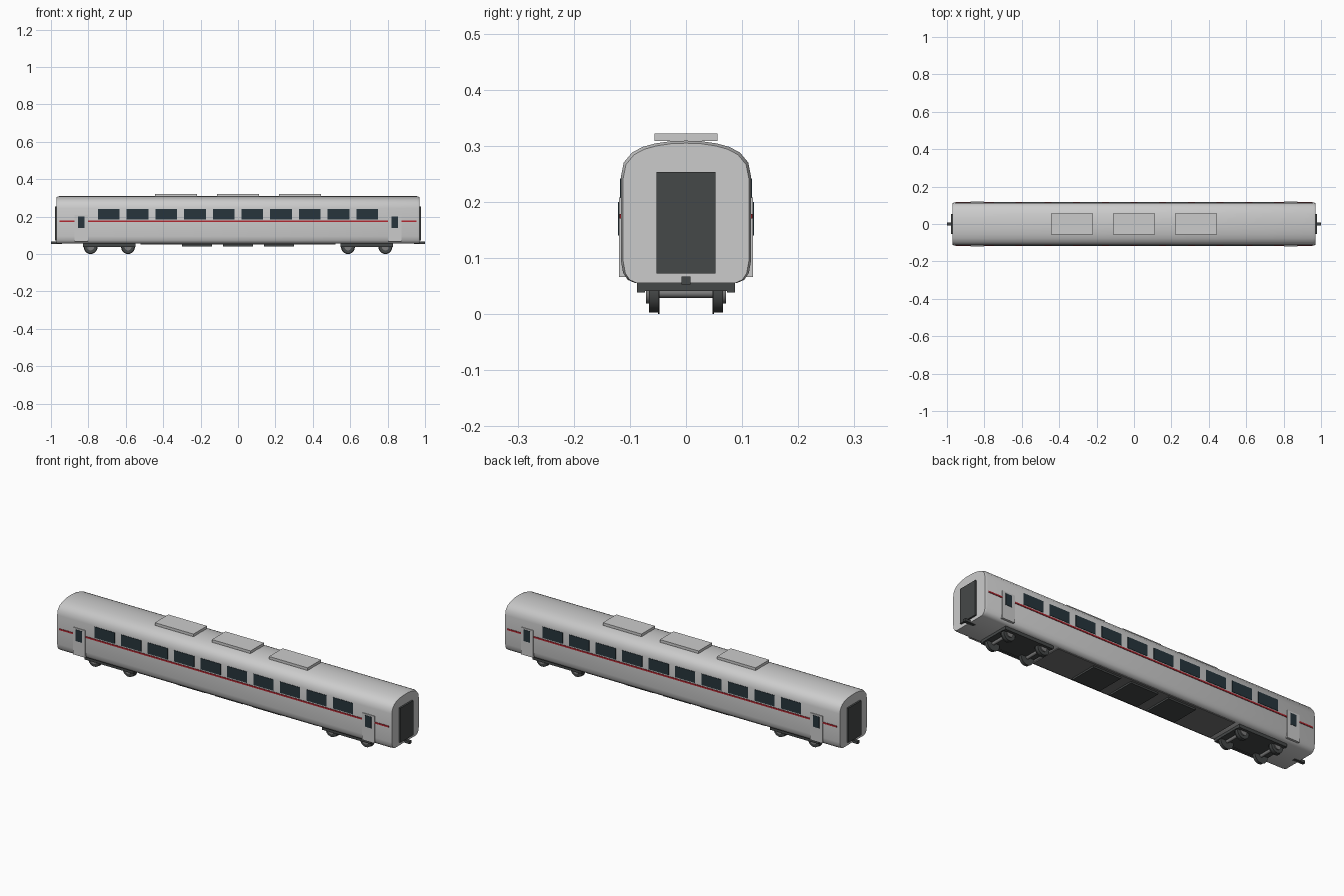
import bpy, bmesh, math

if "Cube" in bpy.data.objects:
    bpy.data.objects.remove(bpy.data.objects["Cube"])


def material(name, rgb):
    m = bpy.data.materials.new(name)
    m.diffuse_color = (*rgb, 1)
    m.use_nodes = True
    m.node_tree.nodes["Principled BSDF"].inputs["Base Color"].default_value = m.diffuse_color
    return m


DARK = material("dark_grey", (0.06, 0.065, 0.065))
UNDER = material("under_grey", (0.17, 0.17, 0.17))
GLASS = material("dark_glass", (0.02, 0.035, 0.045))
RED = material("red", (0.45, 0.02, 0.03))
STEEL = material("steel", (0.2, 0.2, 0.2))


def box(name, x, y, z, mat=None):
    """Box from (min, max) ranges."""
    bpy.ops.mesh.primitive_cube_add(size=1, location=[(a + b) / 2 for a, b in (x, y, z)])
    o = bpy.context.object
    o.name = name
    o.scale = [abs(b - a) for a, b in (x, y, z)]
    bpy.ops.object.transform_apply(location=False, rotation=False, scale=True)
    if mat:
        o.data.materials.append(mat)
    return o


def cyl(name, r, y0, y1, x, z, mat, n=24):
    """Cylinder lying along y."""
    bpy.ops.mesh.primitive_cylinder_add(vertices=n, radius=r, depth=abs(y1 - y0),
                                        location=(x, (y0 + y1) / 2, z),
                                        rotation=(math.pi / 2, 0, 0))
    o = bpy.context.object
    o.name = name
    o.data.materials.append(mat)
    bpy.ops.object.shade_smooth_by_angle(angle=math.radians(40))
    return o


# carriage shell: rounded profile lofted along x with eased ends
half = [(0.09, 0.055), (0.104, 0.061), (0.112, 0.073), (0.116, 0.095), (0.116, 0.245),
        (0.111, 0.270), (0.096, 0.288), (0.077, 0.298), (0.055, 0.304), (0.028, 0.308)]
profile = half + [(0, 0.309)] + [(-y, z) for y, z in reversed(half)]
bm = bmesh.new()
rings = []
for x, s in ((-0.97, 0.965), (-0.958, 1), (0.958, 1), (0.97, 0.965)):
    rings.append([bm.verts.new((x, y * s, 0.055 + (z - 0.055) * (s + 1) / 2)) for y, z in profile])
n = len(profile)
for a, b in zip(rings, rings[1:]):
    for i in range(n):
        bm.faces.new((a[i], a[(i + 1) % n], b[(i + 1) % n], b[i]))
bm.faces.new(rings[0])
bm.faces.new(rings[-1])
bmesh.ops.recalc_face_normals(bm, faces=bm.faces)
mesh = bpy.data.meshes.new("carriage_body")
bm.to_mesh(mesh)
bm.free()
body = bpy.data.objects.new("carriage_body", mesh)
bpy.context.collection.objects.link(body)
bpy.context.view_layer.objects.active = body
body.select_set(True)
bpy.ops.object.shade_smooth_by_angle(angle=math.radians(35))

# roof equipment and underfloor boxes
for i in (-1, 0, 1):
    c = i * 0.331
    box("roof_unit", (c - 0.112, c + 0.112), (-0.056, 0.056), (0.308, 0.322))
    c = i * 0.22
    box("underfloor_box", (c - 0.08, c + 0.08), (-0.074, 0.074), (0.041, 0.056), DARK)
box("underframe", (-0.52, 0.52), (-0.087, 0.087), (0.05, 0.06), UNDER)

# both sides: windows, stripe and doors
for s in (-1, 1):
    for i in range(10):
        c = (i - 4.5) * 0.1535
        box("window", (c - 0.058, c + 0.058), (s * 0.108, s * 0.118), (0.184, 0.242), GLASS)
    box("side_stripe", (-0.955, 0.955), (s * 0.108, s * 0.1185), (0.17, 0.178), RED)
    for e in (-1, 1):
        c = e * 0.838
        box("door", (c - 0.036, c + 0.036), (s * 0.108, s * 0.1195), (0.066, 0.208))
        box("door_window", (c - 0.018, c + 0.018), (s * 0.108, s * 0.121), (0.14, 0.2), GLASS)

for e in (-1, 1):
    # end gangway and coupler
    box("gangway", (e * 0.96, e * 0.979), (-0.053, 0.053), (0.072, 0.253), DARK)
    box("coupler", (e * 0.94, e * 1.0), (-0.008, 0.008), (0.053, 0.067), DARK)
    # bogie
    c = e * 0.688
    box("bogie_frame", (c - 0.14, c + 0.14), (-0.075, 0.075), (0.041, 0.056), DARK)
    for s in (-1, 1):
        box("bogie_side", (c - 0.14, c + 0.14), (s * 0.073, s * 0.087), (0.038, 0.057), DARK)
    for w in (-0.1, 0.1):
        cyl("axle", 0.008, -0.05, 0.05, c + w, 0.037, STEEL, 12)
        for s in (-1, 1):
            cyl("wheel", 0.034, s * 0.05, s * 0.066, c + w, 0.037, DARK)
            cyl("wheel_flange", 0.037, s * 0.047, s * 0.05, c + w, 0.037, DARK)
            cyl("wheel_hub", 0.018, s * 0.066, s * 0.071, c + w, 0.037, STEEL)
